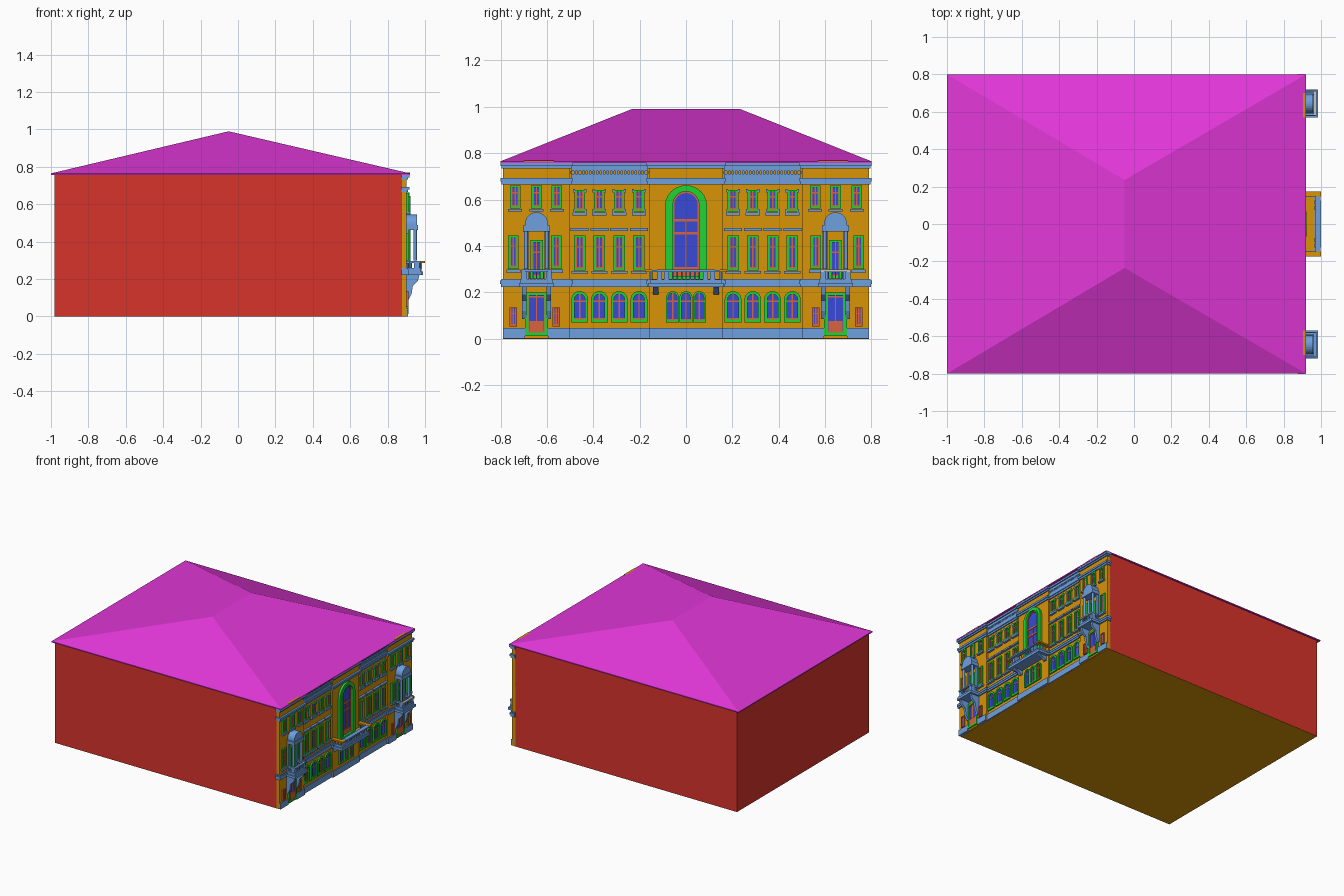
import bpy
import bmesh
import math

cube = bpy.data.objects.get("Cube")
if cube:
    bpy.data.objects.remove(cube, do_unlink=True)


def material(name, r, g, b):
    mat = bpy.data.materials.new(name)
    mat.use_nodes = True
    col = [(c / 255) ** 2.2 for c in (r, g, b)] + [1.0]
    mat.diffuse_color = col
    mat.node_tree.nodes["Principled BSDF"].inputs["Base Color"].default_value = col
    return mat


magenta = material("magenta roof", 225, 58, 215)
red = material("red wall", 216, 55, 48)
orange = material("orange plaster", 215, 146, 14)
stone = material("blue stone", 110, 158, 222)
green = material("green trim", 38, 212, 55)
glass = material("blue glass", 60, 75, 215)
coral = material("coral wood", 215, 100, 65)
grey = material("grey metal", 195, 195, 195)

parts = {}


def part(name, mat):
    """Mesh under construction for a named part."""
    return parts.setdefault(name, (bmesh.new(), mat))[0]


def prism(name, mat, pts, a, b, axis="x"):
    """Extrude an outline: (y, z) points along x, or (x, z) points along y."""
    bm = part(name, mat)
    place = (lambda p, d: (d, p[0], p[1])) if axis == "x" else (lambda p, d: (p[0], d, p[1]))
    lo, hi = ([bm.verts.new(place(p, d)) for p in pts] for d in (a, b))
    bm.faces.new(lo)
    bm.faces.new(hi)
    for i in range(len(pts)):
        bm.faces.new((lo[i - 1], lo[i], hi[i], hi[i - 1]))


def box(name, mat, y0, y1, z0, z1, x0, x1):
    prism(name, mat, [(y0, z0), (y1, z0), (y1, z1), (y0, z1)], x0, x1)


def outline(y, z0, z1, w, arched):
    h = w / 2
    if not arched:
        return [(y - h, z0), (y + h, z0), (y + h, z1), (y - h, z1)]
    arc = [i * math.pi / 12 for i in range(13)]
    return [(y - h, z0), (y + h, z0)] + [
        (y + h * math.cos(a), z1 - h + h * math.sin(a)) for a in arc]


def ring(name, mat, outer, inner, x0, x1):
    """Frame between two outlines."""
    bm = part(name, mat)
    n = len(outer)
    loops = [[bm.verts.new((x, *p)) for p in pts]
             for pts, x in ((outer, x0), (outer, x1), (inner, x1), (inner, x0))]
    for i in range(n):
        for k in range(4):
            a, b = loops[k], loops[(k + 1) % 4]
            bm.faces.new((a[i - 1], a[i], b[i], b[i - 1]))


def cylinder(name, mat, x, y, z0, z1, r):
    pts = [(i * math.pi / 6) for i in range(12)]
    bm = part(name, mat)
    lo, hi = ([bm.verts.new((x + r * math.cos(a), y + r * math.sin(a), z)) for a in pts]
              for z in (z0, z1))
    bm.faces.new(lo)
    bm.faces.new(hi)
    for i in range(12):
        bm.faces.new((lo[i - 1], lo[i], hi[i], hi[i - 1]))


def face_x(y):
    """Front plane of the facade: the wings are set back."""
    return 0.89 if 0.16 < abs(y) < 0.5 else 0.902


def window(name, y, z0, z1, w, t=0.01, arched=False, trim=green, transom=0.68):
    x = face_x(y)
    inner = outline(y, z0 + t, z1 - t, w - 2 * t, arched)
    ring(name + "_surround", trim, outline(y, z0, z1, w, arched), inner, x - 0.002, x + 0.01)
    prism(name + "_glass", glass, inner, x - 0.002, x + 0.002)
    wood = name + "_sash"
    g = w / 2 - t
    zt = z0 + (z1 - z0) * transom
    box(wood, coral, y - 0.003, y + 0.003, z0 + t, z1 - t, x, x + 0.005)
    box(wood, coral, y - g, y + g, zt - 0.003, zt + 0.003, x, x + 0.005)
    box(wood, coral, y - g, y + g, z0 + t, z0 + t + 0.006, x, x + 0.005)
    if not arched:
        for s in (-1, 1):
            box(wood, coral, y + s * g - 0.003, y + s * g + 0.003, z0 + t, z1 - t, x, x + 0.005)


def ledge(name, y, z0, z1, w, depth=0.016):
    box(name, stone, y - w / 2, y + w / 2, z0, z1, face_x(y) - 0.002, face_x(y) + depth)


SECTIONS = [(-0.79, -0.5), (-0.5, -0.16), (-0.16, 0.16), (0.16, 0.5), (0.5, 0.79)]


def band(name, mat, z0, z1, depth, over=0.0):
    """Course running across all facade sections."""
    for a, b in SECTIONS:
        e = over if face_x((a + b) / 2) > 0.9 else 0
        box(name, mat, a - e, b + e, z0, z1, 0.875, face_x((a + b) / 2) + depth)


# Main block, facade wall and hipped roof
box("main_block", red, -0.79, 0.79, 0, 0.76, -0.98, 0.876)
box("base_floor", orange, -0.79, 0.79, -0.001, 0.001, -0.98, 0.89)
band("facade_wall", orange, 0, 0.757, 0)
bm = part("roof", magenta)
eave, top = ([bm.verts.new((x, y, z)) for x, y in ((-1, -0.8), (0.92, -0.8), (0.92, 0.8), (-1, 0.8))]
             for z in (0.757, 0.765))
ridge = [bm.verts.new((-0.05, y, 0.99)) for y in (-0.235, 0.235)]
bm.faces.new(eave)
for i in range(4):
    bm.faces.new((eave[i - 1], eave[i], top[i], top[i - 1]))
bm.faces.new((top[0], top[1], ridge[0]))
bm.faces.new((top[1], top[2], ridge[1], ridge[0]))
bm.faces.new((top[2], top[3], ridge[1]))
bm.faces.new((top[3], top[0], ridge[0], ridge[1]))

# Plinth, broken at the doors
for a, b in [(-0.79, -0.695), (-0.595, -0.5), (-0.5, -0.16), (-0.16, 0.16),
             (0.16, 0.5), (0.5, 0.595), (0.695, 0.79)]:
    box("plinth", stone, a, b, 0, 0.045, 0.875, face_x((a + b) / 2) + 0.008)

# Storey band and stepped cornices
for z0, z1, depth in [(0.222, 0.235, 0.009), (0.235, 0.25, 0.013), (0.25, 0.258, 0.007)]:
    band("storey_band", stone, z0, z1, depth, depth)
for z0, z1, depth in [(0.665, 0.678, 0.008), (0.678, 0.692, 0.014)]:
    band("lower_cornice", stone, z0, z1, depth, depth * 0.7)
for z0, z1, depth in [(0.733, 0.744, 0.008), (0.744, 0.757, 0.016)]:
    band("upper_cornice", stone, z0, z1, depth, depth * 0.7)
for s in (-1, 1):
    box("parapet_block", orange, s * 0.635 - 0.065, s * 0.635 + 0.065, 0.757, 0.769, 0.89, 0.919)
    # Small balustrade in the wing frieze
    a, b = sorted((s * 0.165, s * 0.495))
    box("frieze_rail", stone, a, b, 0.692, 0.71, 0.885, 0.9)
    box("frieze_rail", stone, a, b, 0.724, 0.733, 0.885, 0.9)
    for i in range(23):
        y = a + (b - a) * i / 22
        box("frieze_balusters", stone, y - 0.004, y + 0.004, 0.71, 0.724, 0.885, 0.898)

for s in (-1, 1):
    # Wing windows
    for i in range(4):
        y = s * (0.203 + i * 0.0853)
        window("arched_window", y, 0.07, 0.205, 0.072, 0.013, True)
        window("main_window", y, 0.293, 0.445, 0.05)
        ledge("window_hood", y, 0.465, 0.477, 0.078)
        ledge("window_sill", y, 0.28, 0.291, 0.07)
        window("top_window", y, 0.548, 0.642, 0.046, 0.009)
        ledge("top_window_sill", y, 0.531, 0.545, 0.062)
        for e in (-1, 1):
            ledge("window_ears", y + e * 0.025, 0.545, 0.56, 0.008, 0.012)
            ledge("window_ears", y + e * 0.025, 0.63, 0.645, 0.008, 0.012)
    # End pavilion windows
    for y in (0.557, 0.645, 0.737):
        window("pavilion_top_window", s * y, 0.562, 0.66, 0.046, 0.009)
        ledge("pavilion_top_sill", s * y, 0.548, 0.56, 0.06)
    for y in (0.56, 0.745):
        window("pavilion_window", s * y, 0.3, 0.445, 0.046)
        ledge("pavilion_sill", s * y, 0.283, 0.298, 0.06)
        window("side_light", s * y, 0.052, 0.135, 0.032, 0.005, trim=coral)

    # Entrance doors
    c = s * 0.645
    window("door", c, 0.012, 0.2, 0.098, 0.014, transom=0.9)
    box("door_panel", coral, c - 0.03, c + 0.03, 0.02, 0.077, 0.9, 0.91)
    # Oriel: brackets, balcony, columns and vaulted hood
    for e in (-1, 1):
        y = c + e * 0.053
        prism("balcony_bracket", stone, [(0.9, 0.223), (0.97, 0.223), (0.962, 0.19), (0.935, 0.165),
              (0.928, 0.12), (0.91, 0.085), (0.9, 0.085)], y - 0.009, y + 0.009, "y")
        cylinder("oriel_column", stone, 0.947, c + e * 0.045, 0.3, 0.465, 0.009)
        box("oriel_pilaster", stone, c + e * 0.045 - 0.01, c + e * 0.045 + 0.01, 0.258, 0.465, 0.9, 0.912)
        box("oriel_post", stone, c + e * 0.052 - 0.012, c + e * 0.052 + 0.012, 0.258, 0.288, 0.94, 0.97)
        box("oriel_rail", stone, c + e * 0.057 - 0.008, c + e * 0.057 + 0.008, 0.285, 0.297, 0.9, 0.975)
        for x in (0.91, 0.925):
            cylinder("oriel_balusters", stone, x, c + e * 0.057, 0.258, 0.286, 0.004)
    window("oriel_window", c, 0.26, 0.425, 0.054)
    box("oriel_floor", stone, c - 0.075, c + 0.075, 0.222, 0.24, 0.9, 0.985)
    box("oriel_floor", stone, c - 0.068, c + 0.068, 0.24, 0.258, 0.9, 0.975)
    box("oriel_front_rail" if s < 0 else "grey_front_rail", stone if s < 0 else grey,
        c - 0.065, c + 0.065, 0.288, 0.298, 0.96, 0.977)
    for i in range(-2, 3):
        cylinder("oriel_balusters", stone, 0.966, c + i * 0.015, 0.258, 0.29, 0.003)
    box("oriel_entablature", stone, c - 0.058, c + 0.058, 0.462, 0.488, 0.9, 0.963)
    prism("oriel_hood", stone, outline(c, 0.47, 0.545, 0.1, True), 0.9, 0.958)

# Central ground windows
for y in (-0.058, 0, 0.058):
    window("central_arched_window", y, 0.07, 0.205, 0.056, 0.009, True)

# Great arched window
inner = outline(0, 0.27, 0.635, 0.112, True)
ring("great_arch", green, outline(0, 0.258, 0.662, 0.182, True), inner, 0.9, 0.918)
ring("great_arch_rim", green, outline(0, 0.258, 0.645, 0.135, True), inner, 0.9, 0.923)
prism("great_window_glass", glass, inner, 0.9, 0.904)
for z0, z1 in ((0.26, 0.31), (0.45, 0.46), (0.505, 0.516)):
    box("great_window_frame", coral, -0.056, 0.056, z0, z1, 0.9, 0.908)
for y in (-0.053, 0, 0.053):
    box("great_window_frame", coral, y - 0.003, y + 0.003, 0.27, 0.515 if y == 0 else 0.58, 0.9, 0.908)
ring("great_window_fan", coral, inner, outline(0, 0.276, 0.628, 0.1, True), 0.9, 0.908)

# Central balcony
box("balcony_slab", stone, -0.165, 0.165, 0.222, 0.24, 0.9, 0.99)
box("balcony_step", stone, -0.155, 0.155, 0.24, 0.255, 0.9, 0.982)
box("balcony_floor", orange, -0.145, 0.145, 0.255, 0.258, 0.9, 0.965)
box("balcony_rail", stone, -0.125, 0.125, 0.287, 0.298, 0.97, 1.0)
for s in (-1, 1):
    box("balcony_side_rail", orange, s * 0.16 - 0.014, s * 0.16 + 0.014, 0.287, 0.298, 0.9, 1.0)
    box("balcony_rail", stone, s * 0.135 - 0.012, s * 0.135 + 0.012, 0.287, 0.297, 0.97, 0.998)
    for y in (0.085, 0.115):
        box("balcony_post", stone, s * y - 0.011, s * y + 0.011, 0.255, 0.288, 0.965, 0.985)
    for x in (0.92, 0.945, 0.97):
        cylinder("balcony_balusters", stone, x, s * 0.15, 0.25, 0.288, 0.005)
    prism("balcony_corbel", stone, [(0.9, 0.223), (0.97, 0.223), (0.93, 0.205), (0.91, 0.19), (0.9, 0.19)],
          s * 0.13 - 0.012, s * 0.13 + 0.012, "y")
for i in range(-3, 4):
    cylinder("balcony_balusters", stone, 0.977, i * 0.019, 0.255, 0.288, 0.003)

# Turn the collected parts into objects
for name, (bm, mat) in parts.items():
    bmesh.ops.recalc_face_normals(bm, faces=bm.faces[:])
    mesh = bpy.data.meshes.new(name)
    bm.to_mesh(mesh)
    bm.free()
    mesh.materials.append(mat)
    bpy.context.collection.objects.link(bpy.data.objects.new(name, mesh))
